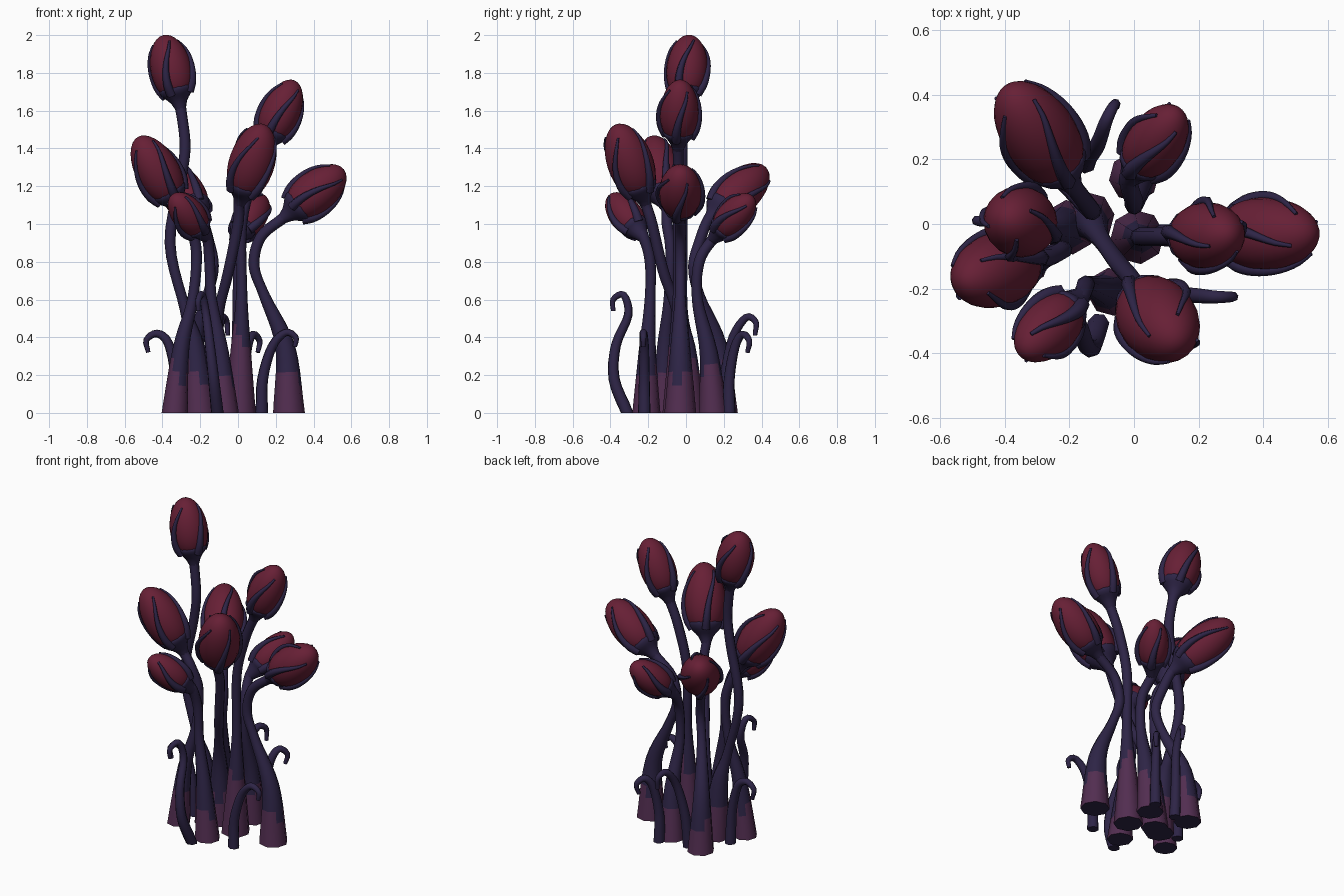
import bpy, bmesh, math, random
from mathutils import Vector

if "Cube" in bpy.data.objects:
    bpy.data.objects.remove(bpy.data.objects["Cube"])

random.seed(4)


def material(name, rgb):
    m = bpy.data.materials.new(name)
    m.diffuse_color = (*rgb, 1)
    m.use_nodes = True
    m.node_tree.nodes["Principled BSDF"].inputs["Base Color"].default_value = m.diffuse_color
    return m


RED = material("bud red", (0.135, 0.014, 0.036))
INDIGO = material("stem indigo", (0.027, 0.018, 0.062))
PURPLE = material("root purple", (0.085, 0.027, 0.082))


def spline(pts, steps):
    """Catmull-Rom through (x, y, z, radius) points."""
    p = [Vector(q) for q in pts]
    p = [2 * p[0] - p[1]] + p + [2 * p[-1] - p[-2]]
    out = []
    for i in range(1, len(p) - 2):
        a, b, c, d = p[i - 1:i + 3]
        for k in range(steps):
            t = k / steps
            out.append(0.5 * (2 * b + (c - a) * t + (2 * a - 5 * b + 4 * c - d) * t * t
                              + (3 * b - a - 3 * c + d) * t ** 3))
    return out + [p[-2]]


def tube(bm, pts, sides=8, steps=4, flat_start=False):
    """Skin a spline with rings; flat_start keeps the first ring level."""
    path = spline(pts, steps)
    pos = [q.xyz for q in path]
    ref = Vector((1, 0.13, 0))
    rings = []
    for i, c in enumerate(pos):
        tan = (pos[min(i + 1, len(pos) - 1)] - pos[max(i - 1, 0)]).normalized()
        if i == 0 and flat_start:
            tan = Vector((0, 0, 1))
        u = ref - tan * ref.dot(tan)
        if u.length < 0.05:
            u = tan.orthogonal()
        u.normalize()
        ref, v = u, tan.cross(u)
        r = max(path[i].w, 0.002)
        rings.append([bm.verts.new(c + r * (u * math.cos(a) + v * math.sin(a)))
                      for a in (2 * math.pi * k / sides for k in range(sides))])
    for a, b in zip(rings, rings[1:]):
        for k in range(sides):
            j = (k + 1) % sides
            bm.faces.new((a[k], a[j], b[j], b[k])).smooth = True
    bm.faces.new(rings[0][::-1])
    bm.faces.new(rings[-1])


def finish(bm, name, mats):
    me = bpy.data.meshes.new(name)
    bm.to_mesh(me)
    bm.free()
    for m in mats:
        me.materials.append(m)
    ob = bpy.data.objects.new(name, me)
    bpy.context.collection.objects.link(ob)
    return ob


def bud_radius(t, radius):
    s = min(max(t, 0), 1) ** 0.88
    return radius * math.sqrt(max(0, 1 - (2 * s - 1) ** 2))


def plant(base, mids, bottom, tip, radius, root_r, purple_top, turn):
    b, t = Vector(bottom), Vector(tip)
    axis = (t - b).normalized()
    length = (t - b).length
    u = (Vector((0, 0, 1)) - axis * axis.z).normalized()   # upper side of the bud
    v = axis.cross(u)

    # bud: smooth egg along its axis
    bm = bmesh.new()
    n, m = 16, 20
    low, top = bm.verts.new(b), bm.verts.new(t)
    rings = []
    for i in range(1, n):
        f = (1 - math.cos(math.pi * i / n)) / 2
        rings.append([bm.verts.new(b + axis * f * length + bud_radius(f, radius)
                      * (u * math.cos(a) + v * math.sin(a)))
                      for a in (2 * math.pi * k / m for k in range(m))])
    for k in range(m):
        j = (k + 1) % m
        bm.faces.new((low, rings[0][j], rings[0][k]))
        bm.faces.new((top, rings[-1][k], rings[-1][j]))
        for p, q in zip(rings, rings[1:]):
            bm.faces.new((p[k], p[j], q[j], q[k]))
    for f in bm.faces:
        f.smooth = True
    finish(bm, "bud", [RED])

    # stem: thick root and thin neck
    bm = bmesh.new()
    pts = [(*base, 0, root_r)]
    for i, q in enumerate(mids):
        pts.append((*q, root_r * 0.62 if i == 0 else 0.029))
    pts.append((*(b - axis * 0.05), 0.030))
    pts.append((*(b + axis * 0.02), 0.045))
    tube(bm, pts, 8, 5, True)
    bm.normal_update()
    for f in bm.faces:
        c = f.calc_center_median()
        ang = math.atan2(f.normal.y, f.normal.x)
        edge = purple_top + 0.05 * math.sin(2 * ang + turn * 5) + random.uniform(-0.03, 0.03)
        f.material_index = int(c.z < edge and f.normal.z > -0.9)
    finish(bm, "stem", [INDIGO, PURPLE])

    # calyx cup: funnel wrapping the bottom of the bud
    bm = bmesh.new()
    cup = [(*(b - axis * 0.06), 0.026), (*(b - axis * 0.015), 0.044)]
    for f, extra in ((0.04, 0.016), (0.09, 0.012), (0.15, 0.006), (0.18, -0.004)):
        cup.append((*(b + axis * f * length), bud_radius(f, radius) + extra))
    tube(bm, cup, 12, 2)
    finish(bm, "calyx_cup", [INDIGO])

    # calyx ribs: curved claws hugging the bud
    bm = bmesh.new()
    for k in range(4):
        rib = []
        for s in range(8):
            g = s / 7
            f = 0.08 + 0.80 * g
            a = turn + k * math.pi / 2 - 0.25 + 0.25 * g + 0.55 * g ** 3
            d = bud_radius(f, radius) + 0.002
            rib.append((*(b + axis * f * length + d * (u * math.cos(a) + v * math.sin(a))),
                        0.027 - 0.021 * g))
        tube(bm, rib, 6, 2)
    finish(bm, "calyx_ribs", [INDIGO])


# base, stem points, bud bottom, bud tip, bud radius, root radius, purple height, rib turn
plant((-0.20, -0.01), [(-0.23, -0.01, 0.35), (-0.28, -0.02, 0.55), (-0.36, -0.02, 0.9), (-0.30, -0.02, 1.25),
      (-0.28, -0.02, 1.42)], (-0.315, -0.005, 1.66), (-0.395, 0.02, 2.0), 0.11, 0.085, 0.22, 0.1)
plant((0.01, -0.04), [(0.015, -0.04, 0.35), (0.02, -0.04, 0.65), (0.02, -0.04, 1.0), (0.08, -0.04, 1.25)],
      (0.16, -0.04, 1.44), (0.30, -0.03, 1.76), 0.103, 0.085, 0.40, 0.0)
plant((-0.14, 0.02), [(-0.13, 0.0, 0.35), (-0.10, -0.05, 0.55), (-0.05, -0.12, 0.75), (0.0, -0.18, 1.0)],
      (0.02, -0.23, 1.15), (0.135, -0.37, 1.525), 0.122, 0.08, 0.22, 0.2)
plant((-0.335, -0.12), [(-0.30, -0.11, 0.35), (-0.24, -0.09, 0.6), (-0.22, -0.08, 0.85), (-0.26, -0.10, 1.0)],
      (-0.335, -0.11, 1.12), (-0.53, -0.18, 1.46), 0.115, 0.07, 0.2, 0.1)
plant((0.27, -0.03), [(0.25, -0.03, 0.35), (0.14, -0.03, 0.62), (0.085, -0.03, 0.78), (0.12, -0.03, 0.93)],
      (0.275, -0.03, 1.06), (0.56, -0.03, 1.29), 0.113, 0.085, 0.2, 0.0)
plant((-0.24, 0.195), [(-0.23, 0.17, 0.35), (-0.16, 0.07, 0.62), (-0.13, 0.04, 0.78), (-0.16, 0.08, 0.93)],
      (-0.21, 0.15, 1.05), (-0.39, 0.42, 1.295), 0.116, 0.08, 0.2, 0.15)
plant((-0.07, -0.21), [(-0.095, -0.205, 0.32), (-0.14, -0.19, 0.6), (-0.15, -0.19, 0.8)],
      (-0.19, -0.25, 0.96), (-0.345, -0.40, 1.15), 0.088, 0.075, 0.2, -0.1)
plant((0.0, 0.145), [(0.01, 0.12, 0.32), (0.0, 0.06, 0.6), (0.0, 0.07, 0.8)],
      (0.005, 0.17, 0.95), (0.135, 0.35, 1.145), 0.088, 0.078, 0.22, 0.1)

# curled tendrils around the clump
HOOKS = {
    "west": [(-0.32, 0.01, 0), (-0.33, 0.01, 0.2), (-0.37, 0.01, 0.37), (-0.43, 0.01, 0.42),
             (-0.485, 0.01, 0.385), (-0.475, 0.01, 0.32)],
    "east": [(0.125, -0.22, 0), (0.13, -0.22, 0.18), (0.18, -0.22, 0.35), (0.25, -0.225, 0.425),
             (0.305, -0.225, 0.40), (0.30, -0.225, 0.35)],
    "front": [(-0.11, -0.31, 0), (-0.13, -0.38, 0.18), (-0.15, -0.37, 0.36), (-0.17, -0.305, 0.52),
              (-0.19, -0.33, 0.625), (-0.21, -0.385, 0.60), (-0.21, -0.385, 0.54)],
    "back": [(-0.15, 0.19, 0), (-0.14, 0.21, 0.2), (-0.11, 0.25, 0.40), (-0.085, 0.32, 0.505),
             (-0.06, 0.37, 0.48), (-0.055, 0.365, 0.41)],
    "north_east": [(0.03, 0.23, 0), (0.03, 0.23, 0.18), (0.05, 0.26, 0.35), (0.08, 0.30, 0.415),
                   (0.115, 0.335, 0.38), (0.105, 0.325, 0.32)],
}
for side, pts in HOOKS.items():
    bm = bmesh.new()
    n = len(pts) - 1
    tube(bm, [(*p, 0.034 - 0.022 * i / n) for i, p in enumerate(pts)], 7, 4, True)
    finish(bm, "tendril_" + side, [INDIGO])
